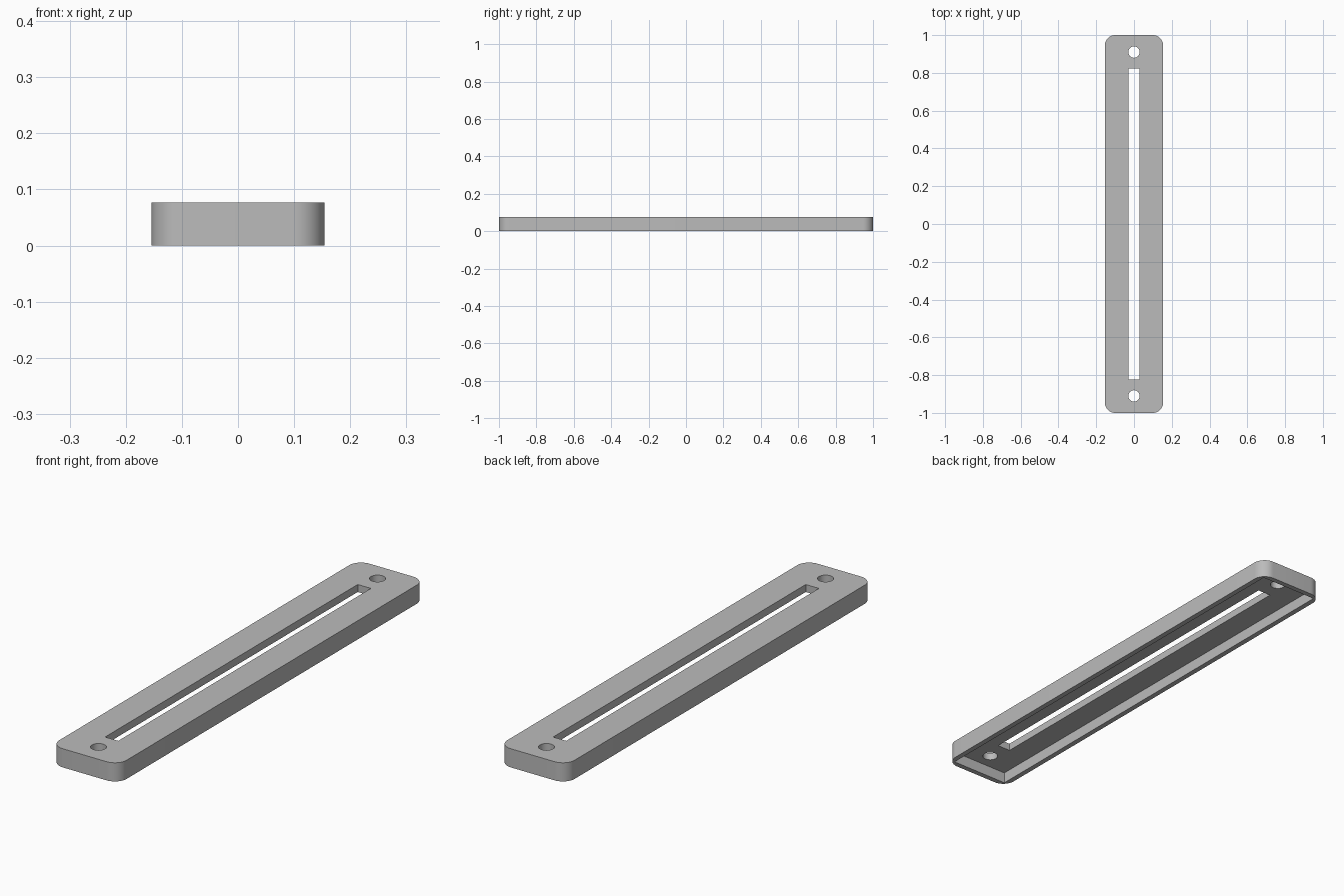
import bpy, bmesh, math

if "Cube" in bpy.data.objects:
    bpy.data.objects.remove(bpy.data.objects["Cube"])

HX, HY, H = 0.154, 1.0, 0.077      # half width, half length, height
R, WALL, ROOF = 0.054, 0.022, 0.031  # corner radius, rim wall, top thickness

grey = bpy.data.materials.new("grey")
grey.diffuse_color = (0.5, 0.5, 0.5, 1)
grey.use_nodes = True
grey.node_tree.nodes["Principled BSDF"].inputs["Base Color"].default_value = grey.diffuse_color


def prism(name, points, z0, z1):
    """Extrude a flat outline from z0 to z1."""
    bm = bmesh.new()
    face = bm.faces.new([bm.verts.new((x, y, z0)) for x, y in points])
    ext = bmesh.ops.extrude_face_region(bm, geom=[face])
    for v in ext["geom"]:
        if isinstance(v, bmesh.types.BMVert):
            v.co.z = z1
    bmesh.ops.recalc_face_normals(bm, faces=bm.faces)
    mesh = bpy.data.meshes.new(name)
    bm.to_mesh(mesh)
    bm.free()
    mesh.materials.append(grey)
    obj = bpy.data.objects.new(name, mesh)
    bpy.context.collection.objects.link(obj)
    return obj


def arc(cx, cy, r, a0, a1, n):
    return [(cx + r * math.cos(a0 + (a1 - a0) * i / n),
             cy + r * math.sin(a0 + (a1 - a0) * i / n)) for i in range(n + 1)]


def rect(hx, hy):
    return [(-hx, -hy), (hx, -hy), (hx, hy), (-hx, hy)]


# Rounded body
outline = []
for k, (sx, sy) in enumerate([(1, 1), (-1, 1), (-1, -1), (1, -1)]):
    outline += arc(sx * (HX - R), sy * (HY - R), R,
                   k * math.pi / 2, (k + 1) * math.pi / 2, 12)
plate = prism("mounting_plate", outline, 0, H)

# Underside pocket, long slot and the two screw holes
cutters = [prism("pocket_cutter", rect(HX - WALL, HY - WALL), -0.1, H - ROOF),
           prism("slot_cutter", rect(0.030, 0.824), -0.2, 0.2)]
for side, y in (("front", -0.91), ("back", 0.91)):
    cutters.append(prism(side + "_hole_cutter",
                         arc(0, y, 0.030, 0, math.tau, 32)[:-1], -0.2, 0.2))

bpy.context.view_layer.objects.active = plate
plate.select_set(True)
for c in cutters:
    mod = plate.modifiers.new(c.name, "BOOLEAN")
    mod.operation, mod.solver, mod.object = "DIFFERENCE", "EXACT", c
    bpy.ops.object.modifier_apply(modifier=mod.name)
    bpy.data.objects.remove(c)

bpy.ops.object.shade_smooth_by_angle(angle=math.radians(30))
